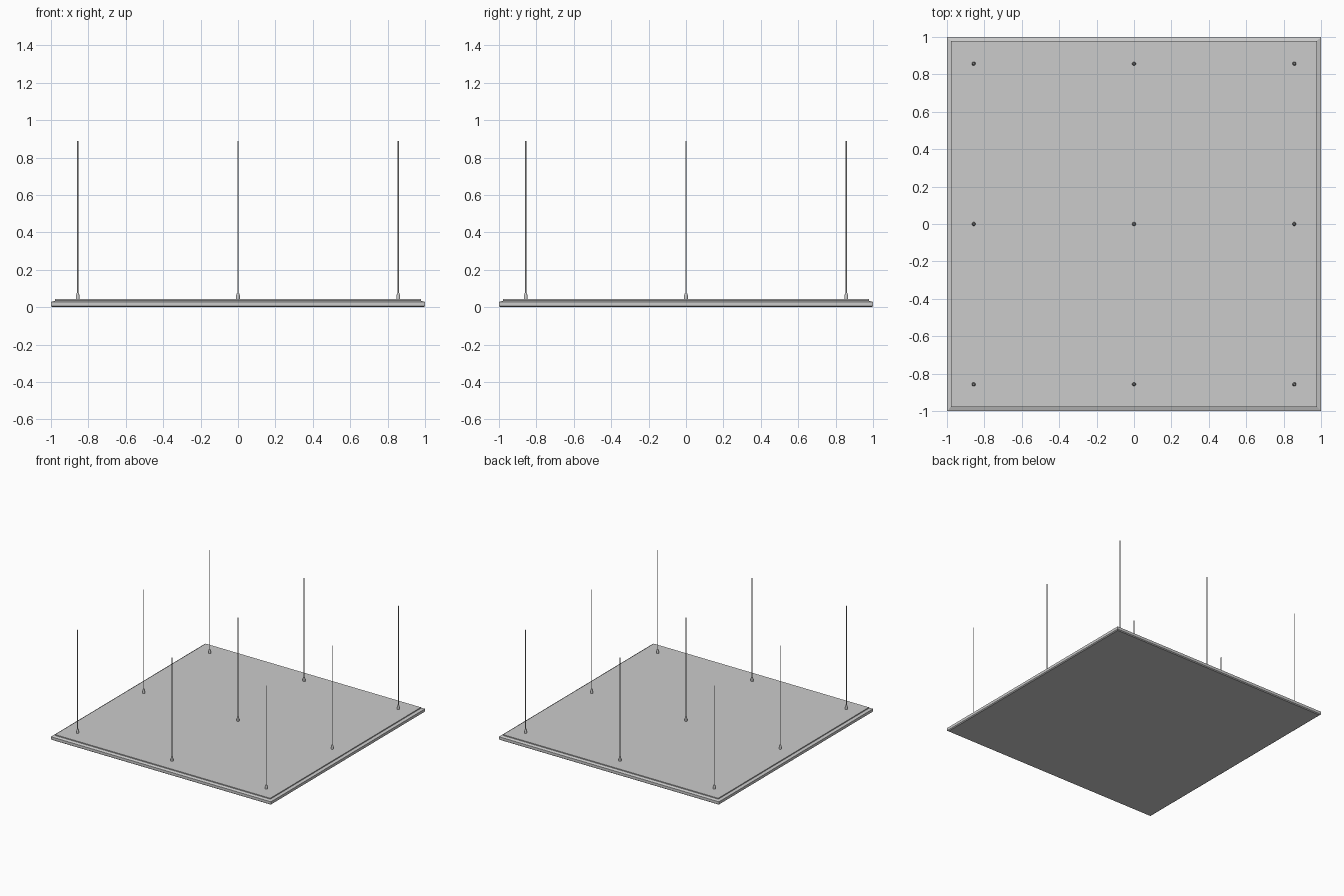
import bpy, bmesh, math

if "Cube" in bpy.data.objects:
    bpy.data.objects.remove(bpy.data.objects["Cube"])


def make_object(name, bm, smooth=False):
    bmesh.ops.recalc_face_normals(bm, faces=bm.faces)
    mesh = bpy.data.meshes.new(name)
    bm.to_mesh(mesh)
    bm.free()
    ob = bpy.data.objects.new(name, mesh)
    bpy.context.collection.objects.link(ob)
    if smooth:
        bpy.context.view_layer.objects.active = ob
        ob.select_set(True)
        bpy.ops.object.shade_smooth_by_angle(angle=math.radians(35))
        ob.select_set(False)
    return ob


def loft(name, rings, smooth=False):
    """Closed solid skinned through a list of equal-length point rings."""
    bm = bmesh.new()
    loops = [[bm.verts.new(p) for p in ring] for ring in rings]
    n = len(loops[0])
    for a, b in zip(loops, loops[1:]):
        for i in range(n):
            j = (i + 1) % n
            bm.faces.new((a[i], a[j], b[j], b[i]))
    bm.faces.new(loops[0])
    bm.faces.new(loops[-1])
    return make_object(name, bm, smooth)


def square(half, z):
    return [(sx * half, sy * half, z) for sx, sy in ((-1, -1), (1, -1), (1, 1), (-1, 1))]


def circle(x, y, r, z, n):
    return [(x + r * math.cos(math.tau * i / n), y + r * math.sin(math.tau * i / n), z)
            for i in range(n)]


# Panel: small bottom chamfer, upright rim, sloped shoulder and raised top
panel_profile = [(0.992, 0.0), (1.0, 0.006), (1.0, 0.028), (0.978, 0.035), (0.978, 0.043)]
loft("hanging_panel", [square(h, z) for h, z in panel_profile])

# Nine suspension points on a 3 x 3 grid
fitting_profile = [(0.010, 0.040), (0.010, 0.060), (0.006, 0.077)]
for x in (-0.857, 0, 0.857):
    for y in (-0.857, 0, 0.857):
        loft("cable_fitting", [circle(x, y, r, z, 16) for r, z in fitting_profile], True)
        loft("suspension_cable", [circle(x, y, 0.0035, z, 12) for z in (0.06, 0.89)], True)
